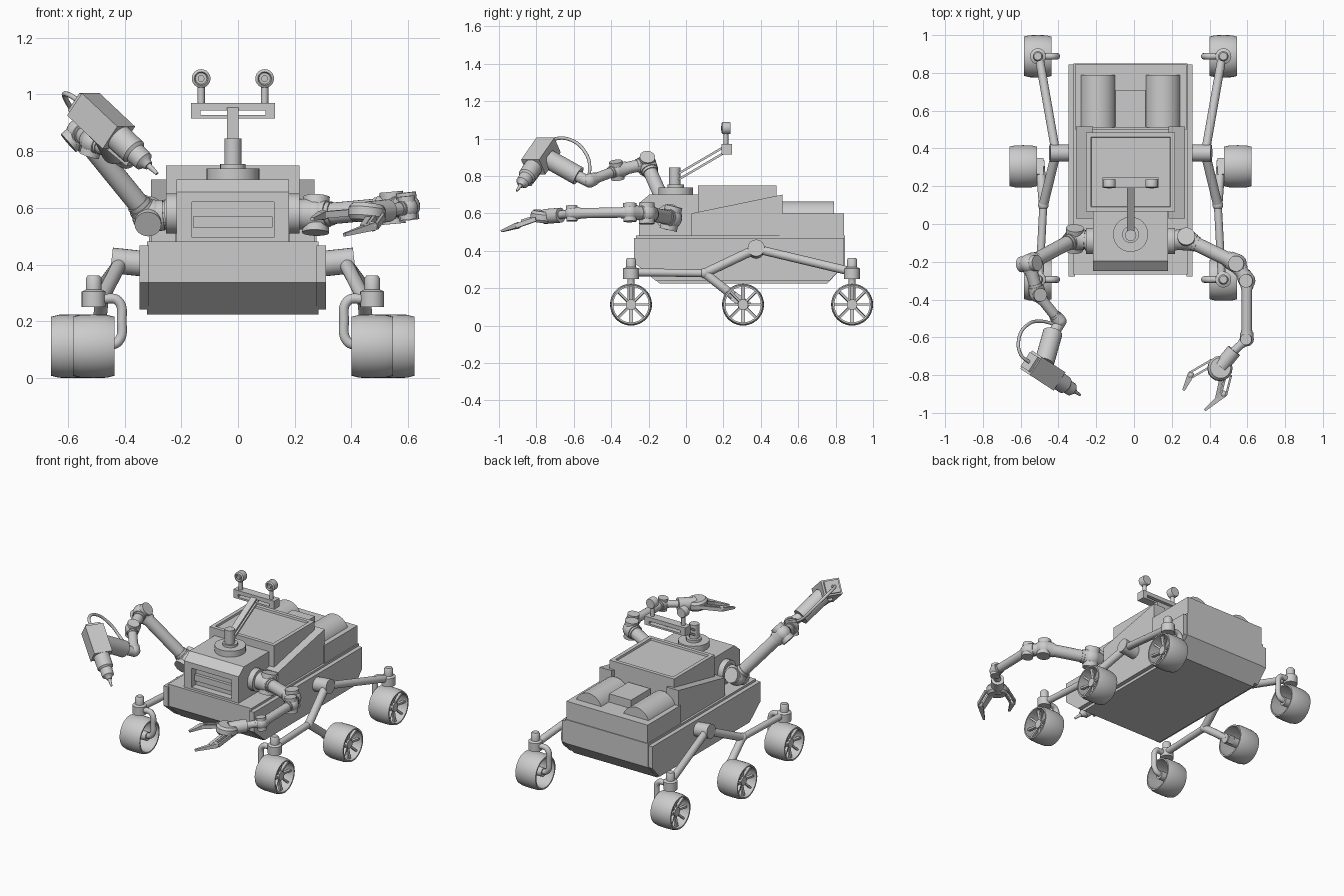
import bpy, bmesh, math
from mathutils import Vector, Matrix

if "Cube" in bpy.data.objects:
    bpy.data.objects.remove(bpy.data.objects["Cube"])

CX = -0.018  # centre line of the chassis


def finish(name, bm, matrix=None):
    bmesh.ops.remove_doubles(bm, verts=bm.verts, dist=1e-5)
    bmesh.ops.recalc_face_normals(bm, faces=bm.faces)
    for f in bm.faces:
        f.smooth = True
    for e in bm.edges:
        e.smooth = e.calc_face_angle(3) < math.radians(35)
    me = bpy.data.meshes.new(name)
    bm.to_mesh(me)
    bm.free()
    ob = bpy.data.objects.new(name, me)
    if matrix:
        ob.matrix_world = matrix
    bpy.context.collection.objects.link(ob)
    return ob


def box(name, x0, x1, y0, y1, z0, z1, inset=0, sink=0):
    return prism(name, [(y0, z0), (y1, z0), (y1, z1), (y0, z1)], x0, x1, inset, sink)


def prism(name, pts, x0, x1, inset=0, sink=0):
    """Side profile (y, z) extruded along x; optionally sinks a panel in the top."""
    bm = bmesh.new()
    f = bm.faces.new([bm.verts.new((x0, y, z)) for y, z in pts])
    ext = bmesh.ops.extrude_face_region(bm, geom=[f])["geom"]
    bmesh.ops.translate(bm, vec=(x1 - x0, 0, 0), verts=[v for v in ext if isinstance(v, bmesh.types.BMVert)])
    bmesh.ops.recalc_face_normals(bm, faces=bm.faces)
    if inset:
        top = max(bm.faces, key=lambda t: t.calc_center_median().z)
        bmesh.ops.inset_region(bm, faces=[top], thickness=inset)
        inner = bmesh.ops.inset_region(bm, faces=[top], thickness=0.004)
        bmesh.ops.translate(bm, vec=(0, 0, -sink), verts=top.verts)
    return finish(name, bm)


def lathe(name, prof, origin, direction, n=24, closed=False):
    """Revolve (radius, height) pairs about direction."""
    bm = bmesh.new()
    rings = [[bm.verts.new((r * math.cos(a), r * math.sin(a), h))
              for a in (2 * math.pi * i / n for i in range(n))] for r, h in prof]
    pairs = list(zip(rings, rings[1:])) + ([(rings[-1], rings[0])] if closed else [])
    for a, b in pairs:
        for i in range(n):
            j = (i + 1) % n
            bm.faces.new((a[i], a[j], b[j], b[i]))
    q = Vector(direction).to_track_quat('Z', 'Y')
    return finish(name, bm, Matrix.Translation(origin) @ q.to_matrix().to_4x4())


def tube(name, p, q, r, r2=None, n=24):
    p, q = Vector(p), Vector(q)
    h = (q - p).length
    return lathe(name, [(0, 0), (r, 0), (r2 or r, h), (0, h)], p, q - p, n)


def ball(name, p, r):
    bm = bmesh.new()
    bmesh.ops.create_uvsphere(bm, u_segments=24, v_segments=12, radius=r)
    return finish(name, bm, Matrix.Translation(p))


def beam(name, p, q, w, t, taper=1.0):
    """Rectangular bar from p to q, w wide and t thick."""
    p, q = Vector(p), Vector(q)
    bm = bmesh.new()
    bmesh.ops.create_cube(bm, size=1)
    for v in bm.verts:
        k = taper if v.co.y > 0 else 1
        v.co = (v.co.x * w * k, (v.co.y + .5) * (q - p).length, v.co.z * t * k)
    rot = (q - p).to_track_quat('Y', 'Z').to_matrix().to_4x4()
    return finish(name, bm, Matrix.Translation(p) @ rot)


def cable(name, pts, r):
    cu = bpy.data.curves.new(name, 'CURVE')
    cu.dimensions, cu.bevel_depth, cu.use_fill_caps = '3D', r, True
    cu.bevel_resolution, cu.resolution_u = 3, 8
    sp = cu.splines.new('BEZIER')
    sp.bezier_points.add(len(pts) - 1)
    for b, p in zip(sp.bezier_points, pts):
        b.co, b.handle_left_type, b.handle_right_type = p, 'AUTO', 'AUTO'
    ob = bpy.data.objects.new(name, cu)
    bpy.context.collection.objects.link(ob)


# Hull with chamfered ends and side plates
prism("hull", [(-.268, .481), (-.268, .337), (-.14, .224), (.755, .224), (.85, .325), (.85, .481)], CX - .302, CX + .302)
for s in (-1, 1):
    prism("side_plate", [(-.278, .467), (-.278, .337), (-.165, .242), (.77, .242), (.845, .325), (.845, .467)],
          CX + s * .295, CX + s * .329)
    # Sloped flank of the upper housing
    prism("flank", [(.03, .475), (.03, .60), (.515, .70), (.515, .475)], CX + s * .2, CX + s * .288)

# Upper housing with recessed lid, rear deck with tanks
box("housing", CX - .235, CX + .235, .065, .485, .47, .749, .035, .012)
box("rear_deck", CX - .295, CX + .295, .5, .845, .47, .60)
for s in (-1, 1):
    tube("tank", (CX + s * .172, .51, .568), (CX + s * .172, .79, .568), .096, n=32)
box("tank_bridge", CX - .08, CX + .08, .51, .71, .59, .655)

# Front head: brow, cheeks and slotted panel
prism("head", [(.1, .48), (-.205, .48), (-.205, .62), (-.25, .62), (-.25, .655), (-.196, .70), (.1, .70)], CX - .198, CX + .198)
for s in (-1, 1):
    box("head_cheek", CX + s * .145, CX + s * .198, -.25, -.2, .48, .621)
box("head_panel", CX - .14, CX + .14, -.225, -.2, .53, .57)
box("head_sill", CX - .146, CX + .146, -.25, -.2, .48, .495)

# Mast with camera bar
tube("turret", (CX, -.055, .695), (CX, -.055, .739), .093, n=32)
tube("turret_ring", (CX, -.055, .73), (CX, -.055, .755), .045)
tube("mast_post", (CX, -.06, .73), (CX, -.06, .845), .03)
for dz in (0, .032):
    beam("mast_arm", (CX, -.05, .775 + dz), (CX, .215, .93 + dz), .04, .012)
for z0, z1 in ((.915, .927), (.944, .97)):
    box("camera_bar", CX - .148, CX + .148, .19, .245, z0, z1)
for s in (-1, 1):
    box("camera_bar_end", CX + s * .115, CX + s * .148, .19, .245, .916, .969)
    x = CX + s * .112
    tube("camera_stalk", (x, .213, .96), (x, .213, 1.04), .013, n=12)
    lathe("camera", [(0, 0), (.03, 0), (.033, .006), (.033, .042), (.024, .048), (.02, .038), (0, .038)],
          (x, .238, 1.056), (0, -1, 0))
    tube("lens", (x, .2, 1.056), (x, .188, 1.056), .012, n=12)


# Wheels: crowned thin rim, hub and eight spokes
def wheel(x, y, s):
    c = Vector((x, y, .112))
    lathe("wheel_rim", [(.104, -.073), (.111, -.045), (.112, 0), (.111, .045), (.104, .073), (.095, .073), (.098, 0), (.095, -.073)],
          c, (s, 0, 0), 40, True)
    tube("wheel_hub", c + Vector((-s * .06, 0, 0)), c + Vector((s * .05, 0, 0)), .028)
    for i in range(8):
        a = i * math.pi / 4
        d = Vector((0, math.cos(a), math.sin(a)))
        beam("spoke", c + d * .02 + Vector((s * .03, 0, 0)), c + d * .1 + Vector((s * .045, 0, 0)), .02, .012)


# Rocker-bogie suspension on both sides
for s in (-1, 1):
    def P(x, y, z):
        return (CX + s * x, y, z)
    pivot, joint = P(.395, .375, .41), P(.462, .10, .28)
    tube("rocker_pivot", P(.29, .375, .40), P(.428, .375, .415), .045)
    tube("rocker_front", pivot, joint, .025)
    tube("rocker_rear", pivot, P(.485, .888, .288), .023)
    ball("bogie_joint", joint, .028)
    tube("bogie_front", joint, P(.483, -.294, .285), .021)
    tube("bogie_middle", joint, P(.478, .305, .118), .024)
    tube("middle_axle", P(.455, .305, .113), P(.56, .305, .113), .03)
    beam("middle_bracket", P(.48, .25, .16), P(.48, .335, .1), .04, .05)
    wheel(CX + s * .568, .305, s)
    for y in (-.294, .888):
        x = .491
        lathe("steering_post", [(0, .25), (.042, .25), (.042, .305), (.027, .312), (.027, .352), (.02, .362), (0, .362)],
              P(x, y, 0), (0, 0, 1))
        cable("steering_fork", [P(.46, y, .28), P(.405, y, .272), P(.392, y, .2), P(.403, y, .13), P(.45, y, .112)], .018)
        wheel(CX + s * x, y, s)


# Jointed arms: slim links, thick bent joints and collars
def arm(name, pts, r, stub):
    pts = [Vector(p) for p in pts]
    for i, (p, q) in enumerate(zip(pts, pts[1:])):
        d = (q - p).normalized()
        k = 1 - .12 * i
        tube(name + "_link", p, q, r * k)
        for a, e in ((p, d), (q, -d)):
            tube(name + "_stub", a, a + e * stub * k, r * k * 1.35, r * k * 1.25)
            tube(name + "_collar", a + e * stub * k, a + e * (stub + .018) * k, r * k * 1.12)
        ball(name + "_joint", q, r * k * 1.36)
        # Flat pivot cap across the bend
        if i + 2 < len(pts):
            n = d.cross(pts[i + 2] - q).normalized() * r * k * 1.5
            tube(name + "_cap", q - n, q + n, r * k * 1.1)


for s in (-1, 1):
    tube("shoulder_flange", (CX + s * .19, -.09, .58), (CX + s * .235, -.09, .58), .07)
    ball("shoulder_ball", (CX + s * .29, -.085, .575), .056)

# Drill arm
arm("drill_arm", [(-.2, -.09, .58), (-.315, -.08, .57), (-.555, -.21, .865), (-.51, -.37, .83), (-.395, -.515, .775)], .043, .055)
tube("drill_neck", (-.39, -.52, .77), (-.44, -.6, .81), .03)
tube("drill_motor", (-.43, -.575, .80), (-.475, -.735, .89), .052)
A, T = Vector((-.545, -.735, .965)), Vector((-.285, -.905, .72))
D = (T - A).normalized()
beam("drill_housing", A, A + D * .19, .115, .1)
beam("drill_rear_cap", A - D * .015, A + D * .01, .09, .08)
lathe("drill_nose", [(0, .15), (.05, .15), (.048, .27), (.038, .28), (.036, .325), (.022, .335), (.016, .35), (0, .35)], A, D)
tube("drill_bit", A + D * .34, T, .012, .006, 12)
beam("drill_guard", A + D * .03 - Vector((0, 0, .07)), A + D * .25 - Vector((0, 0, .055)), .03, .02)
cable("drill_cable", [(-.55, -.735, .97), (-.60, -.69, 1.0), (-.61, -.61, .99), (-.565, -.535, .92), (-.49, -.515, .83), (-.41, -.535, .775)], .009)

# Gripper arm
arm("gripper_arm", [(.17, -.09, .58), (.275, -.08, .575), (.545, -.21, .6), (.598, -.3, .605), (.597, -.61, .60), (.50, -.70, .588)], .043, .055)
tube("palm_neck", (.53, -.67, .59), (.46, -.755, .583), .04)
lathe("palm", [(0, -.03), (.055, -.03), (.066, -.015), (.066, .015), (.055, .03), (0, .03)], (.455, -.765, .583), (.1, .1, 1), 16)


# Claw fingers made of paired linkage bars and a pointed tip
def finger(base, knuckle, tip):
    b, k, t = map(Vector, (base, knuckle, tip))
    side = (k - b).cross(Vector((0, 0, 1))).normalized() * .014
    for o in (side, -side):
        beam("finger_bar", b + o, k + o, .011, .024)
    ball("knuckle", k, .018)
    beam("finger_tip", k, t, .034, .028, .4)


finger((.42, -.73, .585), (.30, -.80, .575), (.262, -.88, .56))
finger((.50, -.80, .57), (.475, -.90, .535), (.375, -.985, .505))
beam("finger_brace", (.47, -.78, .575), (.44, -.92, .53), .02, .02)
